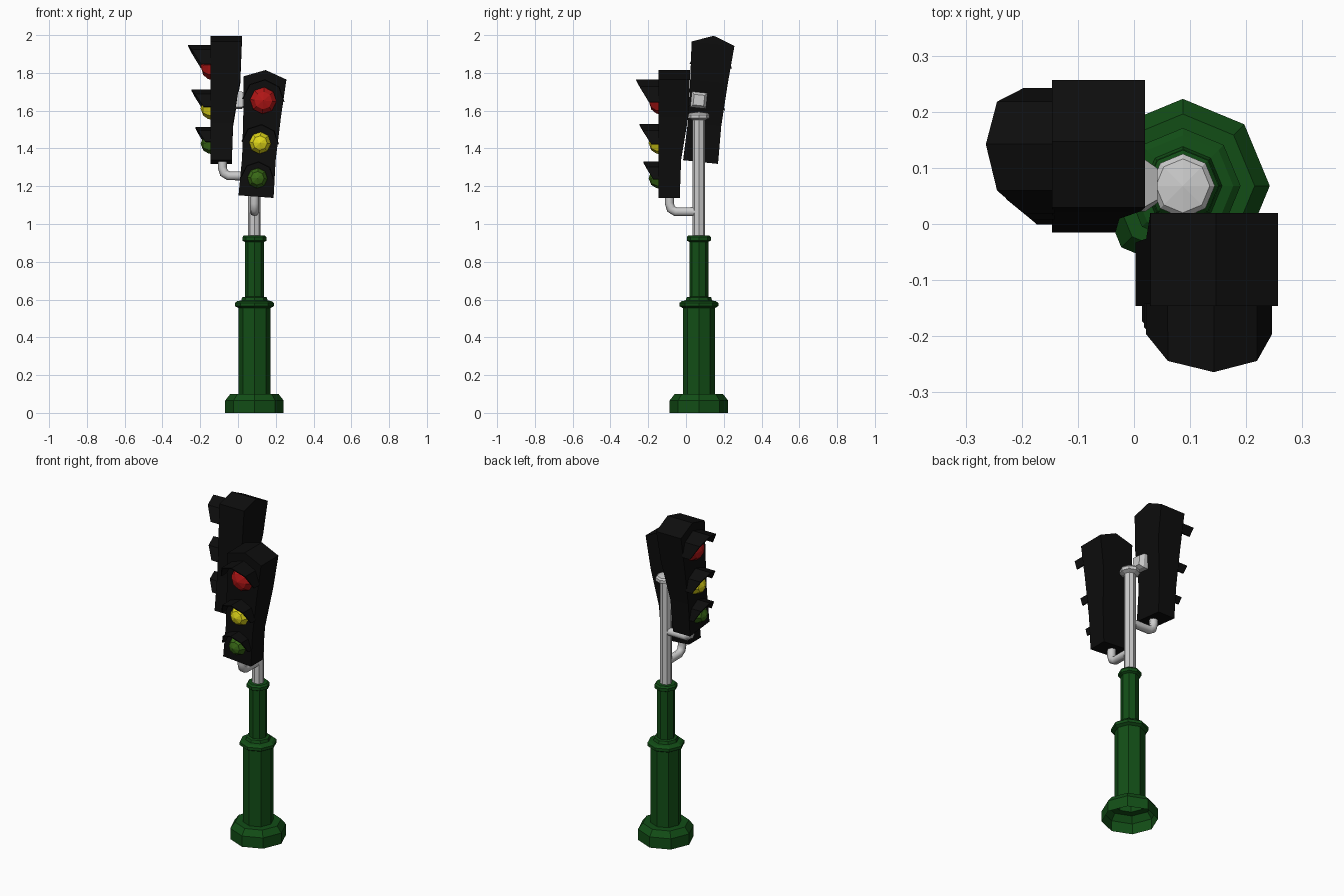
import bpy, bmesh
from math import sin, cos, pi
from mathutils import Matrix, Vector

if "Cube" in bpy.data.objects:
    bpy.data.objects.remove(bpy.data.objects["Cube"])


def material(name, rgb):
    m = bpy.data.materials.new(name)
    m.diffuse_color = (*rgb, 1)
    m.use_nodes = True
    m.node_tree.nodes["Principled BSDF"].inputs["Base Color"].default_value = m.diffuse_color
    return m


GREEN = material("post_green", (0.006, 0.075, 0.008))
BLACK = material("housing_black", (0.004, 0.004, 0.004))
RED = material("lamp_red", (0.45, 0.008, 0.008))
YELLOW = material("lamp_yellow", (0.75, 0.68, 0.01))
LAMP_GREEN = material("lamp_green", (0.04, 0.14, 0.008))
PX, PY = 0.087, 0.068          # post axis


def finish(name, bm, matrix, mat=None):
    bmesh.ops.remove_doubles(bm, verts=bm.verts, dist=1e-5)
    bm.transform(matrix)
    bmesh.ops.recalc_face_normals(bm, faces=bm.faces)
    me = bpy.data.meshes.new(name)
    bm.to_mesh(me)
    bm.free()
    ob = bpy.data.objects.new(name, me)
    bpy.context.collection.objects.link(ob)
    if mat:
        me.materials.append(mat)
    return ob


def skin(bm, rings, closed=True):
    """Join successive rings of points with quads."""
    rows = [[bm.verts.new(p) for p in r] for r in rings]
    n = len(rows[0])
    for a, b in zip(rows, rows[1:]):
        for i in range(n if closed else n - 1):
            j = (i + 1) % n
            bm.faces.new((a[i], a[j], b[j], b[i]))
    return rows


def lathe(name, profile, matrix, mat=None, sides=8):
    bm = bmesh.new()
    skin(bm, [[(r * cos(2 * pi * i / sides), r * sin(2 * pi * i / sides), z)
               for i in range(sides)] for r, z in profile])
    return finish(name, bm, matrix, mat)


def pipe(name, points, radius):
    cu = bpy.data.curves.new(name, 'CURVE')
    cu.dimensions = '3D'
    cu.bevel_depth = radius
    cu.bevel_resolution = 2
    sp = cu.splines.new('POLY')
    sp.points.add(len(points) - 1)
    for p, co in zip(sp.points, points):
        p.co = (*co, 1)
    bpy.context.collection.objects.link(bpy.data.objects.new(name, cu))


# Post: open-bottomed green pedestal and grey upper pole
post = Matrix.Translation((PX, PY, 0))
lathe("pedestal", [(0.155, 0), (0.155, 0.065), (0.128, 0.1), (0.085, 0.1),
                   (0.085, 0.555), (0.103, 0.565), (0.103, 0.582), (0.09, 0.592),
                   (0.07, 0.595), (0.065, 0.612), (0.05, 0.615), (0.05, 0.905),
                   (0.064, 0.912), (0.064, 0.93), (0.055, 0.94), (0, 0.94)], post, GREEN)
lathe("upper_pole", [(0.033, 0.93), (0.033, 1.55), (0.057, 1.56), (0.057, 1.578),
                     (0.048, 1.588), (0, 1.595)], post)


def signal_head(prefix, m):
    # Housing: tapered box with a gabled top (height, half width, back)
    bm = bmesh.new()
    rows = [(0, 0.093, -0.033), (0.2, 0.089, -0.026), (0.43, 0.1, 0.012),
            (0.63, 0.114, 0.02), (0.672, 0, 0.02)]
    rings = skin(bm, [[(-w, -0.146, h), (w, -0.146, h), (w, b, h), (-w, b, h)]
                      for h, w, b in rows])
    bm.faces.new(rings[0])
    finish(prefix + "_housing", bm, m, BLACK)

    # Lamps and their slanted half-octagon hoods
    for label, h, r, hood, reach, side, mat in (
            ("red", 0.51, 0.072, 0.11, 0.118, 0.05, RED),
            ("yellow", 0.285, 0.059, 0.097, 0.1, 0.037, YELLOW),
            ("green", 0.098, 0.055, 0.086, 0.08, 0.027, LAMP_GREEN)):
        place = m @ Matrix.Translation((0, -0.146, h))
        lathe(f"{prefix}_{label}_lamp", [(r, -0.005), (r * 0.95, 0.012), (r * 0.65, 0.038), (0, 0.052)],
              place @ Matrix.Rotation(pi / 2, 4, 'X'), mat)
        bm = bmesh.new()
        arc = [pi * i / 4 for i in range(5)]
        skin(bm, [[(hood * cos(a), y(a), hood * sin(a)) for a in arc]
                  for y in (lambda a: 0.004,
                            lambda a: -side - (reach - side) * sin(a))], closed=False)
        ob = finish(f"{prefix}_{label}_hood", bm, place, BLACK)
        sol = ob.modifiers.new("thickness", 'SOLIDIFY')
        sol.thickness = 0.006
        sol.offset = 0


# Front head, and a higher mirrored head facing -x
swap = Matrix(((0, 1, 0, 0), (1, 0, 0, 0), (0, 0, 1, 0), (0, 0, 0, 1)))
front = Matrix.Translation((0.0955, 0, 1.145)) @ Matrix.Rotation(0.075, 4, 'Y')
left = swap @ Matrix.Translation((0.077, 0, 1.328)) @ Matrix.Rotation(0.105, 4, 'Y')
signal_head("front", front)
signal_head("left", left)

# Elbow brackets from pole to the underside of each head
pipe("front_bracket", [(PX, PY, 1.065), (PX, -0.055, 1.065), (PX, -0.08, 1.08),
                       (PX, -0.088, 1.11), (PX, -0.088, 1.17)], 0.024)
pipe("left_bracket", [(PX, PY, 1.255), (-0.05, PY, 1.255), (-0.075, PY, 1.27),
                      (-0.083, PY, 1.3), (-0.083, PY, 1.355)], 0.024)

# Tapered mounting block on the back of the left head
bm = bmesh.new()
ends = skin(bm, [[(sx * w, y, sz * w) for sx, sz in ((-1, -1), (1, -1), (1, 1), (-1, 1))]
                 for y, w in ((-0.03, 0.042), (0.02, 0.042), (0.042, 0.028))])
bm.faces.new(ends[0])
bm.faces.new(ends[-1])
finish("left_mount_block", bm, left @ Matrix.Translation((-0.043, 0, 0.325)))
